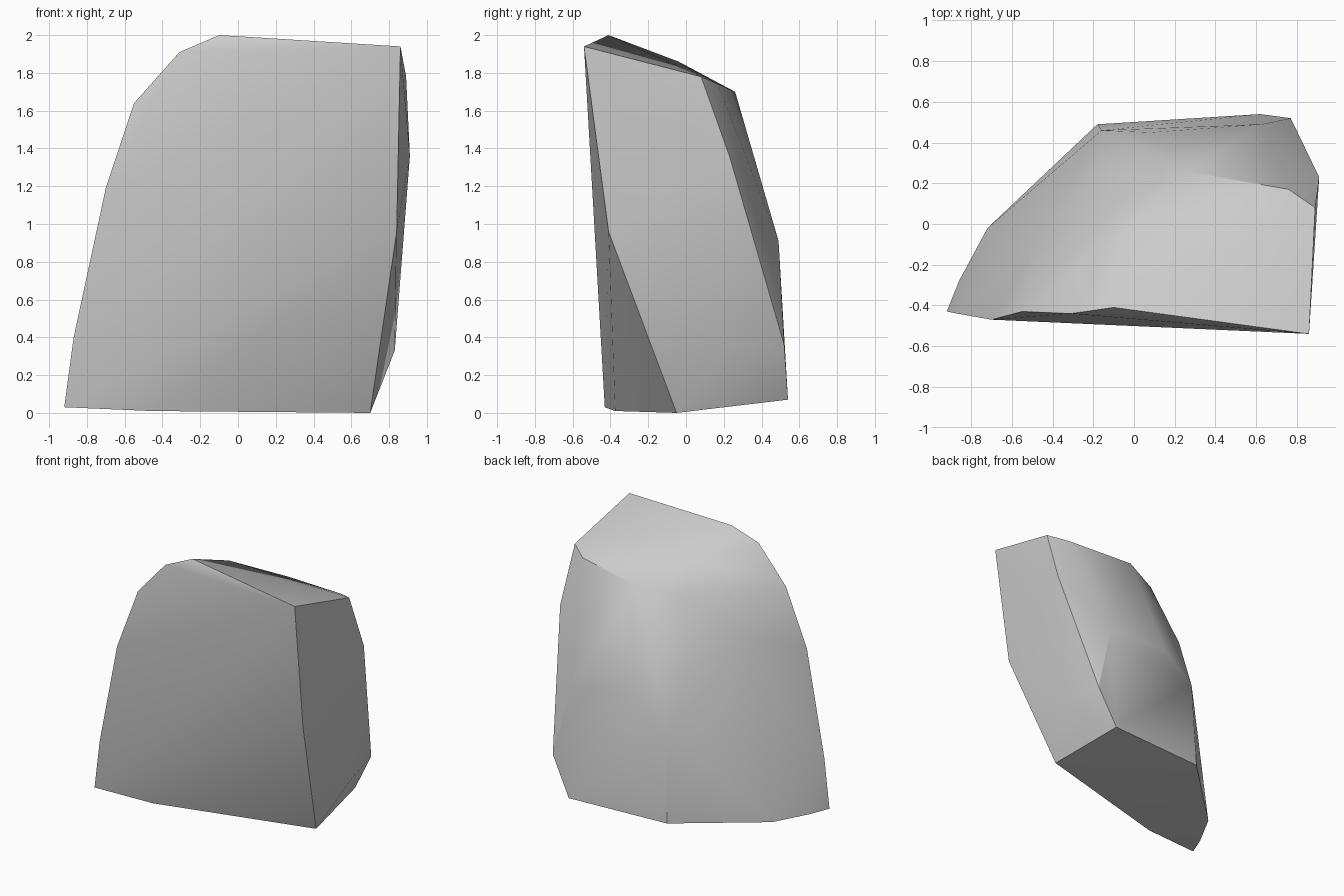
import bpy
import bmesh
import math

# Remove the default cube if present
default_cube = bpy.data.objects.get("Cube")
if default_cube:
    bpy.data.objects.remove(default_cube, do_unlink=True)


def flat_material(name, colour):
    material = bpy.data.materials.new(name)
    material.use_nodes = True
    material.diffuse_color = colour
    shader = material.node_tree.nodes["Principled BSDF"]
    shader.inputs["Base Color"].default_value = colour
    return material


# Corners of the chipped stone, grouped by the face they bound
front_outline = [
    (-.92, -.43, .03), (-.87, -.44, .4), (-.7, -.47, 1.19), (-.55, -.43, 1.64),
    (-.31, -.44, 1.91), (-.1, -.41, 2), (.86, -.54, 1.94), (.84, -.41, .96),
    (.7, -.05, 0), (-.46, -.375, .01),
]
base_back_edge = [(-.86, -.28, .03), (-.72, -.02, .03), (-.18, .49, .07), (.62, .54, .07)]
side_edge = [(.77, .52, .36), (.83, .2, .33), (.91, .23, 1.36), (.89, .08, 1.78)]
top_back_edge = [(.76, .17, 1.74), (.25, .26, 1.7), (-.05, -.04, 1.86), (-.05, .13, 1.67)]
back_bulge = [(.63, .49, .91), (.08, .45, .95), (-.16, .46, .74), (-.2, .27, 1.2), (-.47, -.1, 1.35)]

# Wrap the corners in a convex shell
mesh = bpy.data.meshes.new("rock")
bm = bmesh.new()
for corner in front_outline + base_back_edge + side_edge + top_back_edge + back_bulge:
    bm.verts.new(corner)
hull = bmesh.ops.convex_hull(bm, input=bm.verts[:], use_existing_faces=False)
loose = [v for v in bm.verts if not v.link_faces]
bmesh.ops.delete(bm, geom=loose, context="VERTS")
bmesh.ops.recalc_face_normals(bm, faces=bm.faces[:])
bm.to_mesh(mesh)
bm.free()

rock = bpy.data.objects.new("rock", mesh)
bpy.context.collection.objects.link(rock)
mesh.materials.append(flat_material("stone grey", (.6, .6, .6, 1)))

# Soft facets with sharp main edges
bpy.ops.object.select_all(action="DESELECT")
rock.select_set(True)
bpy.context.view_layer.objects.active = rock
bpy.ops.object.shade_smooth_by_angle(angle=math.radians(30))
